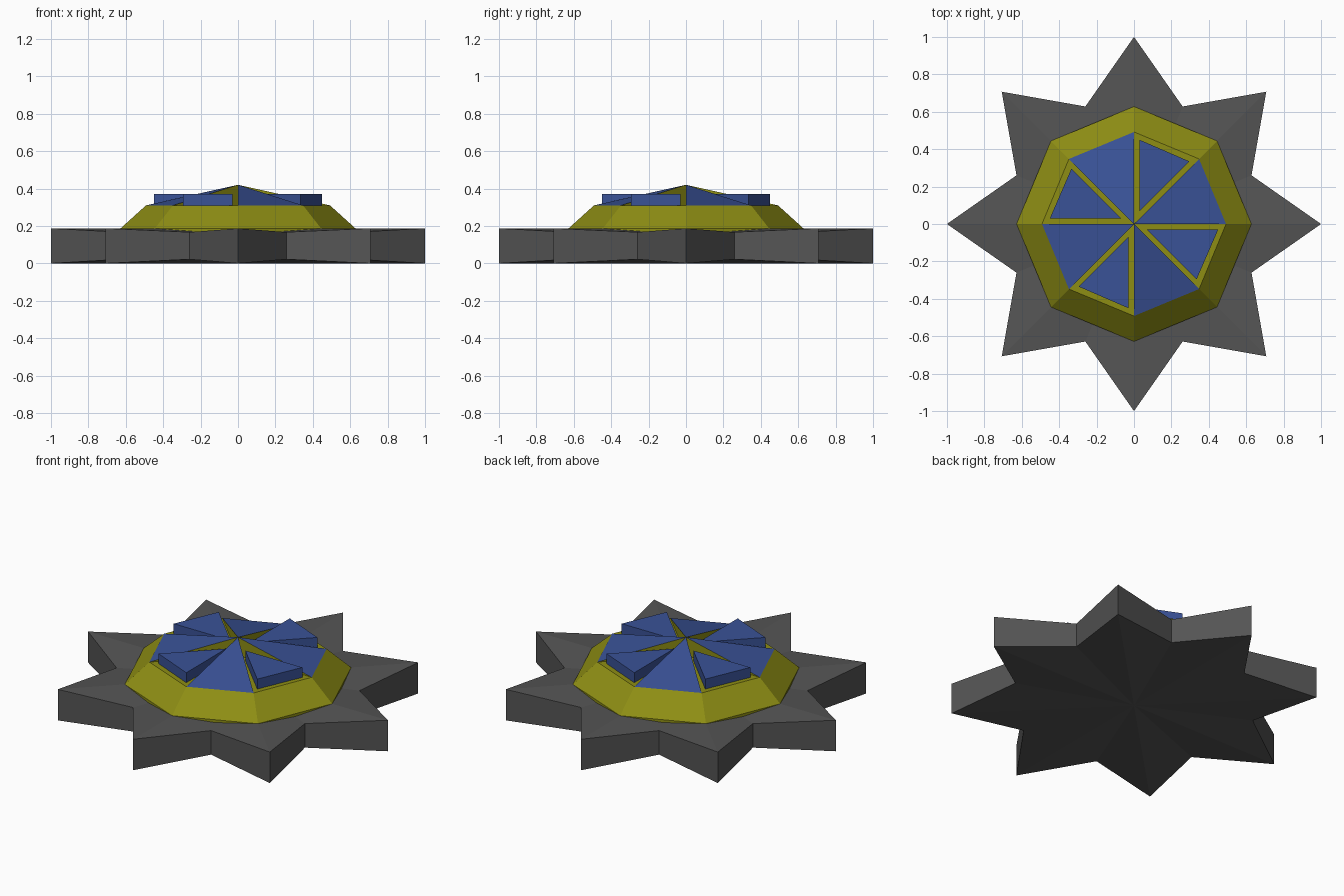
import bpy
import bmesh
from math import cos, sin, pi, radians

if "Cube" in bpy.data.objects:
    bpy.data.objects.remove(bpy.data.objects["Cube"], do_unlink=True)


def material(name, rgb):
    m = bpy.data.materials.new(name)
    m.use_nodes = True
    m.diffuse_color = (*rgb, 1)
    m.node_tree.nodes["Principled BSDF"].inputs["Base Color"].default_value = (*rgb, 1)
    return m


GREY = material("dark grey", (0.09, 0.09, 0.09))
OLIVE = material("olive yellow", (0.27, 0.27, 0.007))
BLUE = material("blue", (0.042, 0.085, 0.31))


def polar(r, degrees, z):
    a = radians(degrees)
    return (r * cos(a), r * sin(a), z)


def finish(name, bm, mats):
    bmesh.ops.recalc_face_normals(bm, faces=bm.faces)
    me = bpy.data.meshes.new(name)
    bm.to_mesh(me)
    bm.free()
    for m in mats:
        me.materials.append(m)
    ob = bpy.data.objects.new(name, me)
    bpy.context.collection.objects.link(ob)
    return ob


def loft(name, rings, mats, bottom=None, top=None):
    """Join rings of points upwards; cap each end flat, or as a fan to a point."""
    bm = bmesh.new()
    loops = [[bm.verts.new(p) for p in ring] for ring in rings]
    n = len(loops[0])
    for low, high in zip(loops, loops[1:]):
        for i in range(n):
            j = (i + 1) % n
            bm.faces.new((low[i], low[j], high[j], high[i]))
    for loop, centre in ((loops[0], bottom), (loops[-1], top)):
        if centre is None:
            bm.faces.new(loop)
        else:
            c = bm.verts.new(centre)
            for i in range(n):
                bm.faces.new((loop[i], loop[(i + 1) % n], c))
    return finish(name, bm, mats)


# Star base: full height at the points and centre, slightly thinner in the notches
BASE, FLOOR, APEX, RIM = 0.187, 0.31, 0.42, 0.492


def star_ring(z, notch_z):
    return [polar(0.68, i * 22.5, notch_z) if i % 2 else polar(1, i * 22.5, z)
            for i in range(16)]


loft("star_base", [star_ring(0, 0.022), star_ring(BASE, BASE - 0.02)], [GREY],
     (0, 0, 0), (0, 0, BASE))


# Eight-sided sloping body with a flat floor, and a short skirt down to the star
def octagon(r, z):
    return [polar(r, 45 * i, z) for i in range(8)]


loft("body", [octagon(0.628, BASE - 0.02), octagon(0.628, BASE), octagon(RIM, FLOOR)],
     [OLIVE])

# Four roof wedges rising to the apex, alternating with four loose wedge blocks
for k in range(4):
    bm = bmesh.new()
    centre, a, b, apex = [bm.verts.new(p) for p in (
        (0, 0, FLOOR), polar(RIM, 90 * k, FLOOR), polar(RIM, 90 * k + 45, FLOOR),
        (0, 0, APEX))]
    for tri in ((centre, b, a), (a, b, apex), (a, apex, centre), (b, centre, apex)):
        bm.faces.new(tri)
    bm.normal_update()
    for f in bm.faces:
        f.material_index = 1 if f.normal.z > 0.5 else 0
    finish(f"roof_wedge_{k + 1}", bm, [OLIVE, BLUE])

    outline = [(0.03, 0.07), (0.295, 0.335), (0.03, 0.45)]
    block = loft(f"wedge_block_{k + 1}",
                 [[(x, y, z) for x, y in outline] for z in (FLOOR, 0.37)], [BLUE])
    block.rotation_euler.z = k * pi / 2
